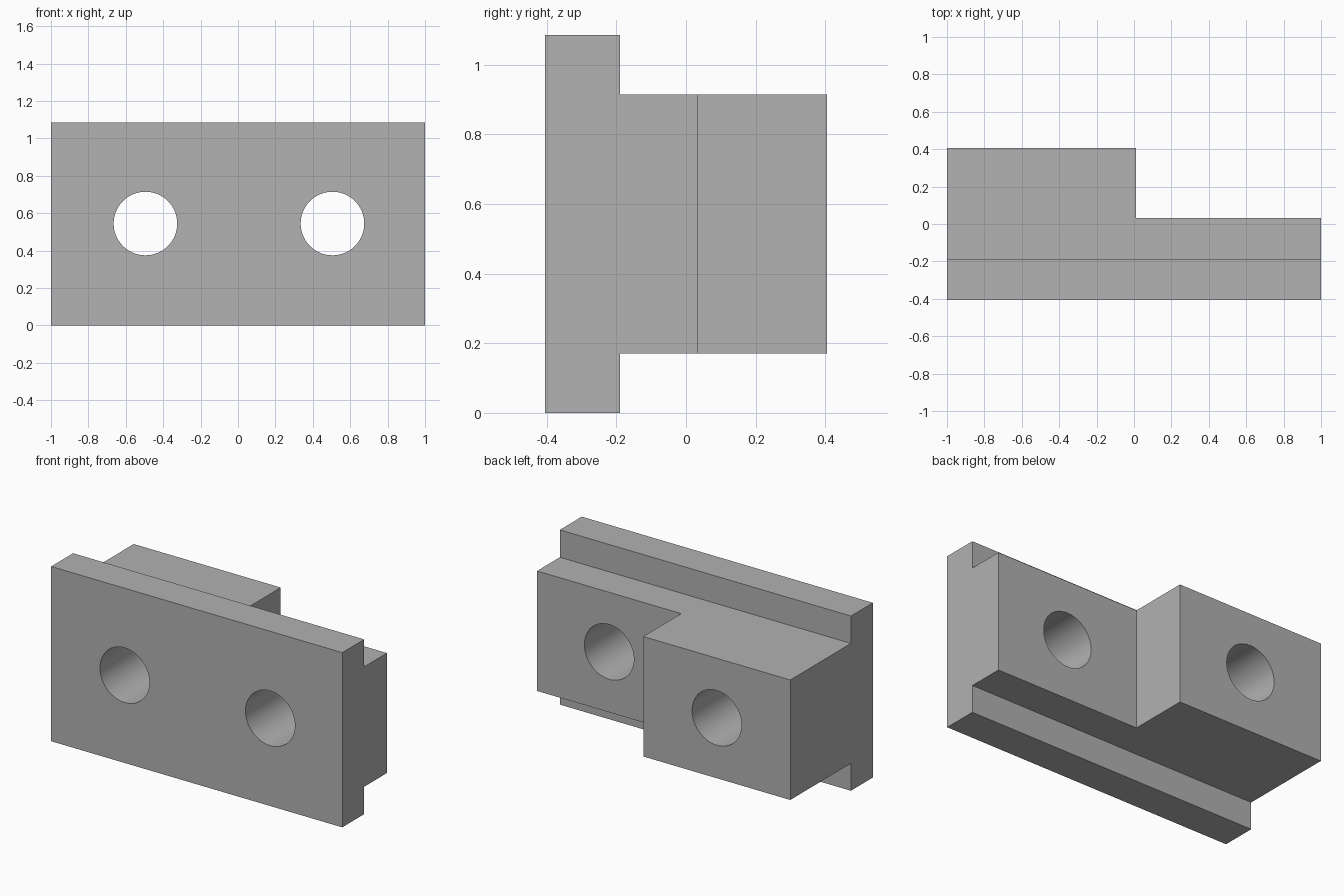
import bpy
import bmesh
from math import radians

if "Cube" in bpy.data.objects:
    bpy.data.objects.remove(bpy.data.objects["Cube"], do_unlink=True)

grey = bpy.data.materials.new("plain grey")
grey.use_nodes = True
colour = (0.445, 0.445, 0.445, 1)
grey.diffuse_color = colour
grey.node_tree.nodes["Principled BSDF"].inputs["Base Color"].default_value = colour


def prism(name, outline, z0, z1):
    """Extrude a plan outline from z0 up to z1."""
    bm = bmesh.new()
    face = bm.faces.new([bm.verts.new((x, y, z0)) for x, y in outline])
    top = bmesh.ops.extrude_face_region(bm, geom=[face])["geom"]
    verts = [v for v in top if isinstance(v, bmesh.types.BMVert)]
    bmesh.ops.translate(bm, verts=verts, vec=(0, 0, z1 - z0))
    bmesh.ops.recalc_face_normals(bm, faces=bm.faces)
    mesh = bpy.data.meshes.new(name)
    bm.to_mesh(mesh)
    bm.free()
    mesh.materials.append(grey)
    obj = bpy.data.objects.new(name, mesh)
    bpy.context.collection.objects.link(obj)
    return obj


def combine(target, tool, operation):
    """Apply a boolean and discard the tool."""
    mod = target.modifiers.new(operation.title(), "BOOLEAN")
    mod.operation = operation
    mod.solver = "EXACT"
    mod.object = tool
    bpy.context.view_layer.objects.active = target
    bpy.ops.object.modifier_apply(modifier=mod.name)
    bpy.data.objects.remove(tool, do_unlink=True)


# Front flange plate
block = prism("stepped_block",
              [(-1, -0.405), (1, -0.405), (1, -0.19), (-1, -0.19)], 0, 1.085)

# Stepped body behind the flange, deeper on one half
body = prism("stepped_body",
             [(-1, -0.3), (1, -0.3), (1, 0.033), (0.01, 0.033),
              (0.01, 0.405), (-1, 0.405)], 0.17, 0.915)
combine(block, body, "UNION")

# Two through holes, front to back
for x in (-0.495, 0.505):
    bpy.ops.mesh.primitive_cylinder_add(vertices=64, radius=0.17, depth=2,
                                        location=(x, 0, 0.545),
                                        rotation=(radians(90), 0, 0))
    cutter = bpy.context.object
    cutter.name = "hole_cutter"
    cutter.hide_render = True
    cutter.data.materials.append(grey)
    combine(block, cutter, "DIFFERENCE")

# Smooth hole walls, sharp block edges
bpy.ops.object.select_all(action="DESELECT")
block.select_set(True)
bpy.context.view_layer.objects.active = block
bpy.ops.object.shade_smooth_by_angle(angle=radians(30))
